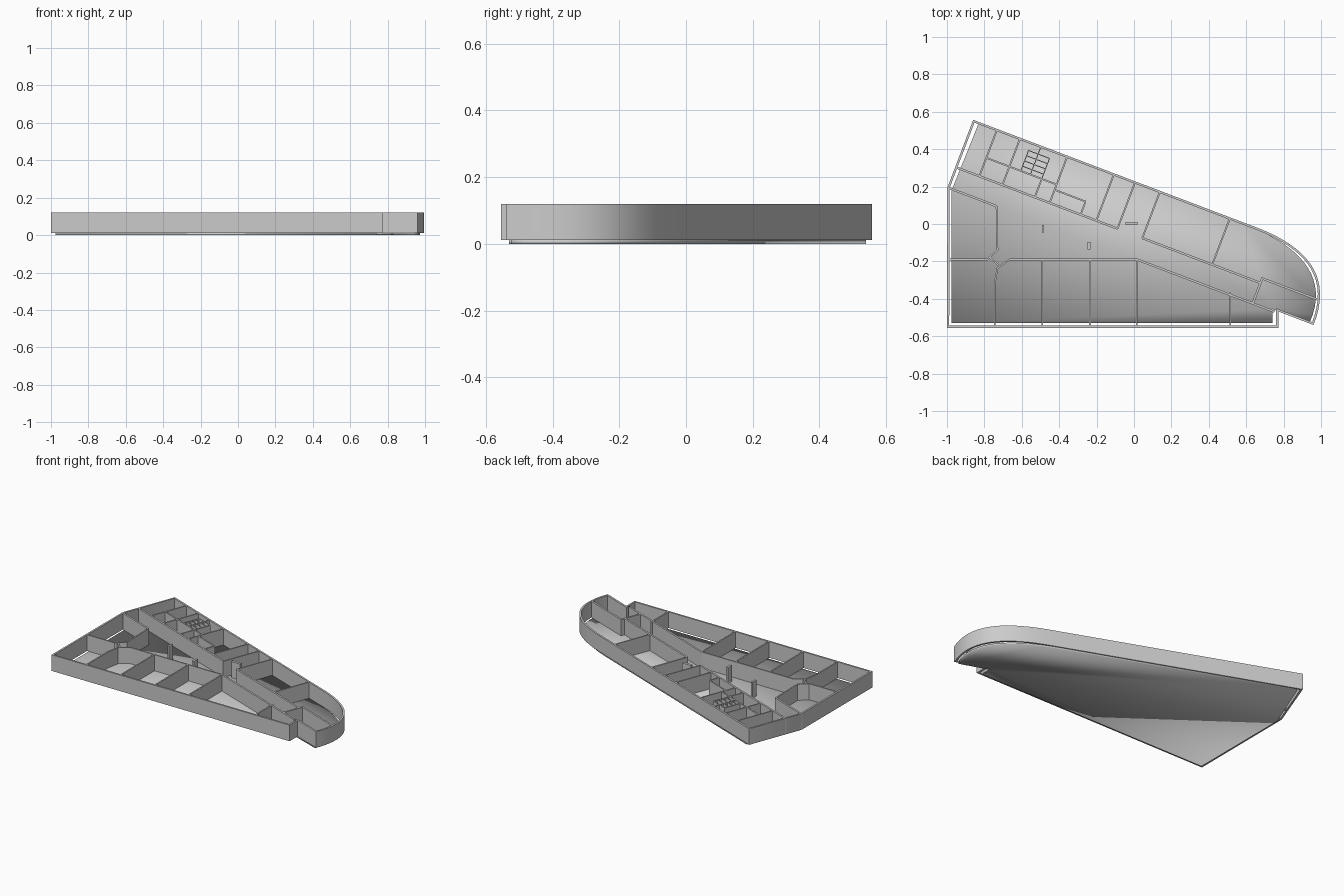
import bpy, bmesh, math
from mathutils import Vector
from mathutils.geometry import interpolate_bezier

cube = bpy.data.objects.get("Cube")
if cube:
    bpy.data.objects.remove(cube, do_unlink=True)

BASE, TOP = 0.012, 0.12
THICK, THIN = 0.012, 0.005
DEPTH, CORRIDOR, BACK = 0.387, 0.27, 0.165

grey = bpy.data.materials.new("light_grey")
grey.use_nodes = True
grey.diffuse_color = (0.6, 0.6, 0.6, 1)
grey.node_tree.nodes["Principled BSDF"].inputs["Base Color"].default_value = (0.6, 0.6, 0.6, 1)

# Slanted wing frame: u runs along the back wall, v runs inward from it
ANGLE = math.radians(20.8)
ALONG = Vector((math.cos(ANGLE), -math.sin(ANGLE)))
ACROSS = Vector((-math.sin(ANGLE), -math.cos(ANGLE)))
CORNER = Vector((-0.86, 0.557))


def wing(u, v):
    return CORNER + ALONG * u + ACROSS * v


def curve(*points):
    flat = [Vector((x, y, 0)) for x, y in points]
    return [p.to_2d() for p in interpolate_bezier(*flat, 20)]


def add_object(name, bm):
    mesh = bpy.data.meshes.new(name)
    bm.to_mesh(mesh)
    bm.free()
    mesh.materials.append(grey)
    obj = bpy.data.objects.new(name, mesh)
    bpy.context.collection.objects.link(obj)
    bpy.ops.object.select_all(action="DESELECT")
    obj.select_set(True)
    bpy.context.view_layer.objects.active = obj
    return obj


def add_walls(name, paths, thickness=THICK, closed=False):
    """Raise each path into a sheet and thicken it into a wall."""
    bm = bmesh.new()
    for path in paths:
        low = [bm.verts.new((x, y, BASE)) for x, y in path]
        high = [bm.verts.new((x, y, TOP)) for x, y in path]
        count = len(path)
        for i in range(count if closed else count - 1):
            j = (i + 1) % count
            bm.faces.new((low[i], low[j], high[j], high[i]))
    obj = add_object(name, bm)
    solid = obj.modifiers.new("thickness", "SOLIDIFY")
    solid.thickness = thickness
    solid.offset = -1 if closed else 0
    solid.use_even_offset = True
    bpy.ops.object.modifier_apply(modifier=solid.name)
    bpy.ops.object.shade_smooth_by_angle(angle=math.radians(30))


def cross_wall(u, start=0, end=CORRIDOR):
    return [wing(u, start), wing(u, end)]


def long_wall(v, start, end):
    return [wing(start, v), wing(end, v)]


# Floor slab: slanted wing and triangular front hall, softly shaded
round_end = curve((0.58, 0.003), (0.83, -0.09), (1.06, -0.25), (0.94, -0.525))
outline = [(-0.975, -0.53), (0.74, -0.53), (0.74, -0.455)]
outline += round_end[::-1] + [(-0.83, 0.54), (-0.975, 0.18)]
bm = bmesh.new()
verts = [bm.verts.new((x, y, 0)) for x, y in outline]
bm.faces.new(verts)
bmesh.ops.connect_verts(bm, verts=[verts[2], verts[-1]])
raised = bmesh.ops.extrude_face_region(bm, geom=bm.faces[:], use_keep_orig=True)
for v in raised["geom"]:
    if isinstance(v, bmesh.types.BMVert):
        v.co.z = BASE
bmesh.ops.recalc_face_normals(bm, faces=bm.faces[:])
add_object("floor_slab", bm)
bpy.ops.object.shade_smooth()

# Outer wall with a rounded end and a stepped front corner
rounded = curve((0.62, -0.005), (0.87, -0.095), (1.08, -0.24), (0.96, -0.54))
shell = [(-1, -0.555), (0.772, -0.555), (0.772, -0.468)]
shell += rounded[::-1] + [wing(0, 0), wing(0, DEPTH)]
add_walls("outer_wall", [shell], closed=True)

# Corridor walls along the wing
add_walls("corridor_walls", [
    long_wall(CORRIDOR, 0, 0.928), long_wall(CORRIDOR, 1.07, 1.746),
    long_wall(DEPTH, 0, 0.28), long_wall(DEPTH, 1.08, 1.87),
])

# Room dividers across the wing
rooms = [cross_wall(u) for u in (0.138, 0.27, 0.54, 0.807, 0.928, 1.07, 1.47)]
rooms += [long_wall(BACK, 0.138, 0.54), cross_wall(0.455, BACK)]
rooms += [long_wall(0.195, 0.54, 0.717), cross_wall(0.717, 0.195)]
add_walls("wing_rooms", rooms, 0.009)

# Room in the rounded end
add_walls("end_room", [[wing(1.746, DEPTH), wing(1.746, 0.244), wing(2.07, 0.244)]])

# Small cubicles
cells = [cross_wall(0.335, 0.048, BACK), cross_wall(0.39, 0, BACK), cross_wall(0.455, 0.048, BACK)]
cells += [long_wall(0.048 + 0.03 * i, 0.335, 0.455) for i in range(4)]
add_walls("cubicles", cells, THIN)

# Front hall rooms and the angled vestibule
FRONT, LINE = -0.55, -0.19
hall = [[(x, LINE), (x, FRONT)] for x in (-0.49, -0.235, 0.015)]
hall += [[(0.515, -0.365), (0.515, FRONT)], [(-0.665, LINE), (0.015, LINE)]]
hall += [[(-0.995, LINE), (-0.785, LINE), (-0.73, -0.14), (-0.735, 0.095)]]
hall += [[(-0.775, -0.175), (-0.72, -0.225)]]
hall += [[(-0.665, LINE), (-0.73, -0.235), (-0.745, -0.32), (-0.745, FRONT)]]
add_walls("hall_rooms", hall, 0.009)

# Free-standing piers
add_walls("slim_pier", [[(-0.487, -0.005), (-0.487, -0.045)]])
add_walls("wide_pier", [[(-0.24, -0.095), (-0.24, -0.135)]], 0.015)
add_walls("entry_pier", [[(-0.046, 0.003), (0.02, 0.003)]], 0.018)
